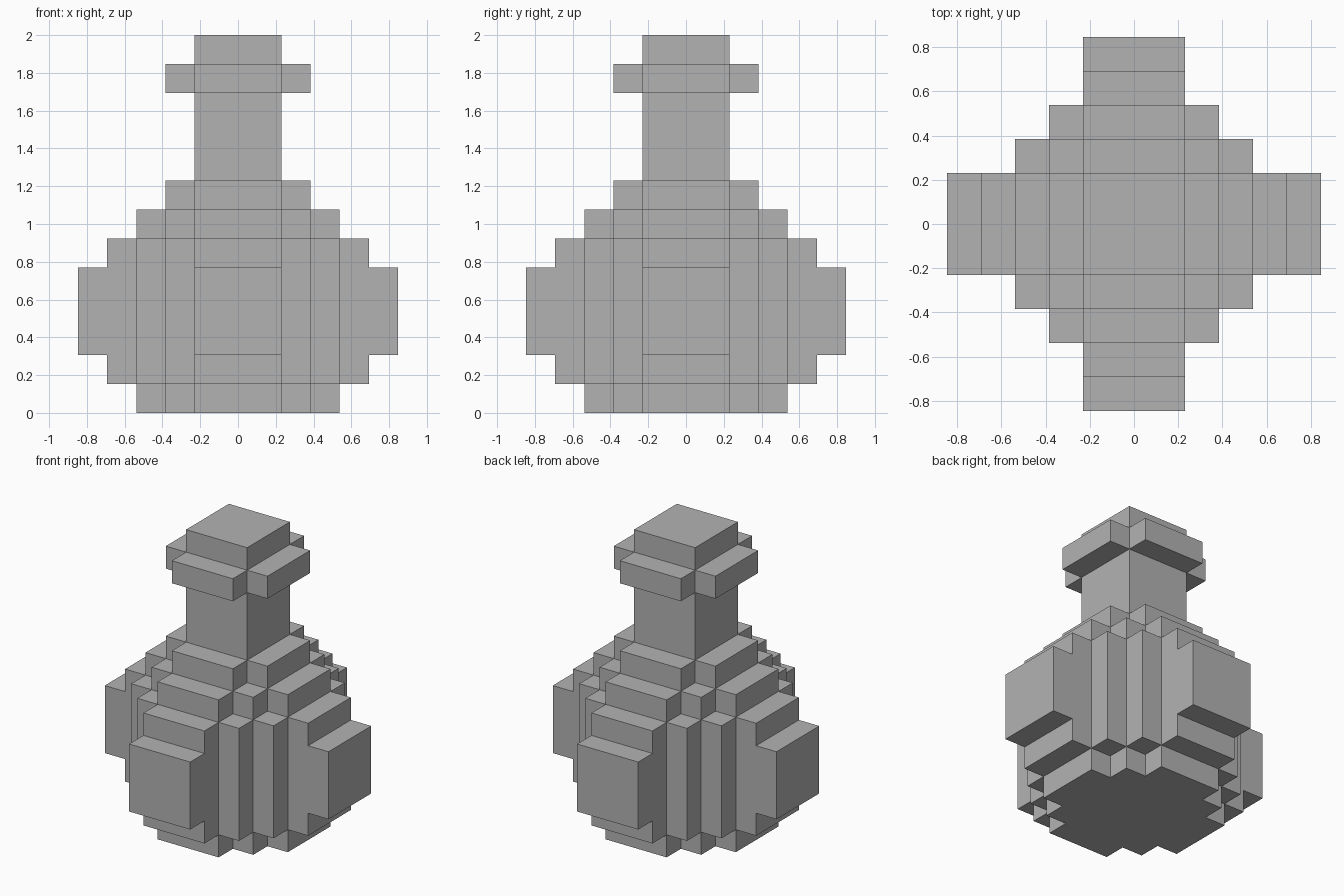
import bpy
import bmesh
import math
from mathutils import Vector

UNIT = 2 / 13  # edge of one block

old = bpy.data.objects.get("Cube")
if old:
    bpy.data.objects.remove(old, do_unlink=True)

grey = bpy.data.materials.new("plain_grey")
grey.use_nodes = True
grey.diffuse_color = (0.45, 0.45, 0.45, 1)
grey.node_tree.nodes["Principled BSDF"].inputs["Base Color"].default_value = grey.diffuse_color


def tier(reach, layer):
    """One layer of blocks with a stair-stepped round outline."""
    span = range(-reach, reach + 1)
    return {(x, y, layer) for x in span for y in span
            if max(abs(x), 1) + max(abs(y), 1) <= reach + 1}


def stack(reaches, base):
    return set().union(*(tier(r, base + i) for i, r in enumerate(reaches)))


def side_panel(dx, dy):
    """Flat panel standing out from one side of the belly."""
    return {(5 * dx + i * dy, 5 * dy + i * dx, z)
            for i in (-1, 0, 1) for z in (2, 3, 4)}


parts = {
    "belly": stack([3] + [4] * 5 + [3], 0),
    "shoulder": stack([2], 7),
    "neck": stack([1] * 3, 8),
    "collar": stack([2], 11),
    "stopper": stack([1], 12),
    "left_panel": side_panel(1, 0),
    "right_panel": side_panel(-1, 0),
    "back_panel": side_panel(0, 1),
    "front_panel": side_panel(0, -1),
}
filled = set().union(*parts.values())


def build(name, cells):
    """Skin the outer sides of the blocks, then merge the flat faces."""
    bm = bmesh.new()
    for cell in sorted(cells):
        centre = Vector(cell) + Vector((0, 0, 0.5))
        for axis in range(3):
            for sign in (-1, 1):
                normal = Vector((0, 0, 0))
                normal[axis] = sign
                if tuple(int(c) for c in Vector(cell) + normal) in filled:
                    continue
                u = Vector((0, 0, 0))
                u[(axis + 1) % 3] = 0.5
                v = normal.cross(u)
                mid = centre + normal / 2
                corners = (mid - u - v, mid + u - v, mid + u + v, mid - u + v)
                bm.faces.new([bm.verts.new(p * UNIT) for p in corners])
    bmesh.ops.remove_doubles(bm, verts=bm.verts[:], dist=UNIT / 100)
    bmesh.ops.dissolve_limit(bm, angle_limit=math.radians(1),
                             verts=bm.verts[:], edges=bm.edges[:])
    mesh = bpy.data.meshes.new(name)
    bm.to_mesh(mesh)
    bm.free()
    mesh.materials.append(grey)
    bpy.context.collection.objects.link(bpy.data.objects.new(name, mesh))


for part_name, part_cells in parts.items():
    build(part_name, part_cells)
